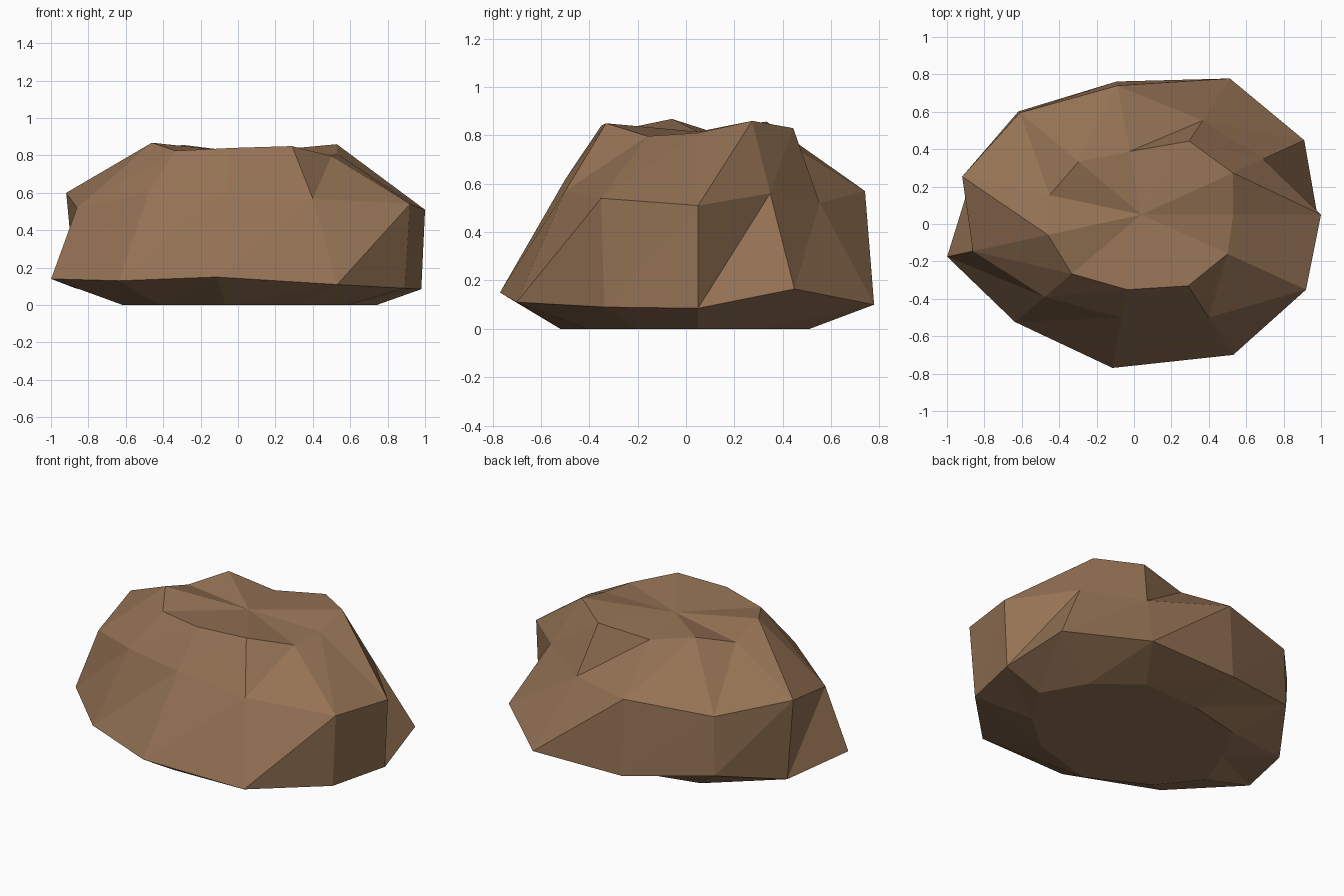
import bpy, bmesh, math

if "Cube" in bpy.data.objects:
    bpy.data.objects.remove(bpy.data.objects["Cube"])

# The boulder is lofted from four rough rings around one off-centre axis.
# Each ring shares the same compass angles and has its own radius and height.
AXIS = (0.04, 0.05)
TOP_Z = 0.815
ANGLES = [0, 24.6, 57, 100.5, 140, 168, 192.2, 220.3, 259.3, 303.2, 335.5]
RINGS = [
    # foot
    ([.70, .61, .55, .45, .56, .56, .67, .60, .58, .55, .60],
     [0] * 11),
    # lower bulge
    ([.94, .957, .868, .724, .859, .93, 1.063, .887, .834, .896, .935],
     [.085, .165, .10, .10, .18, .09, .14, .13, .15, .11, .09]),
    # shoulder
    ([.96, .716, .60, .702, .848, .98, .922, .68, .561, .657, .967],
     [.51, .56, .52, .57, .545, .60, .52, .60, .615, .57, .54]),
    # crown
    ([.49, .537, .469, .344, .44, .502, .512, .489, .408, .455, .506],
     [.81, .86, .83, .79, .857, .80, .868, .825, .84, .85, .797]),
]


def make_ring(bm, radii, heights):
    verts = []
    for angle, r, z in zip(ANGLES, radii, heights):
        a = math.radians(angle)
        verts.append(bm.verts.new((AXIS[0] + r * math.cos(a),
                                   AXIS[1] + r * math.sin(a), z)))
    return verts


bm = bmesh.new()
rings = [make_ring(bm, *ring) for ring in RINGS]
n = len(ANGLES)

# Faceted sides
for low, high in zip(rings, rings[1:]):
    for i in range(n):
        j = (i + 1) % n
        bm.faces.new((low[i], low[j], high[j]))
        bm.faces.new((low[i], high[j], high[i]))

# Sunken top and flat underside
centre = bm.verts.new((AXIS[0], AXIS[1], TOP_Z))
for i in range(n):
    bm.faces.new((rings[-1][i], rings[-1][(i + 1) % n], centre))
bm.faces.new(rings[0][::-1])

mesh = bpy.data.meshes.new("boulder")
bm.to_mesh(mesh)
bm.free()

# Brown stone
stone = bpy.data.materials.new("brown stone")
stone.diffuse_color = (0.30, 0.17, 0.09, 1)
stone.use_nodes = True
stone.node_tree.nodes["Principled BSDF"].inputs["Base Color"].default_value = stone.diffuse_color
mesh.materials.append(stone)

boulder = bpy.data.objects.new("boulder", mesh)
bpy.context.collection.objects.link(boulder)
